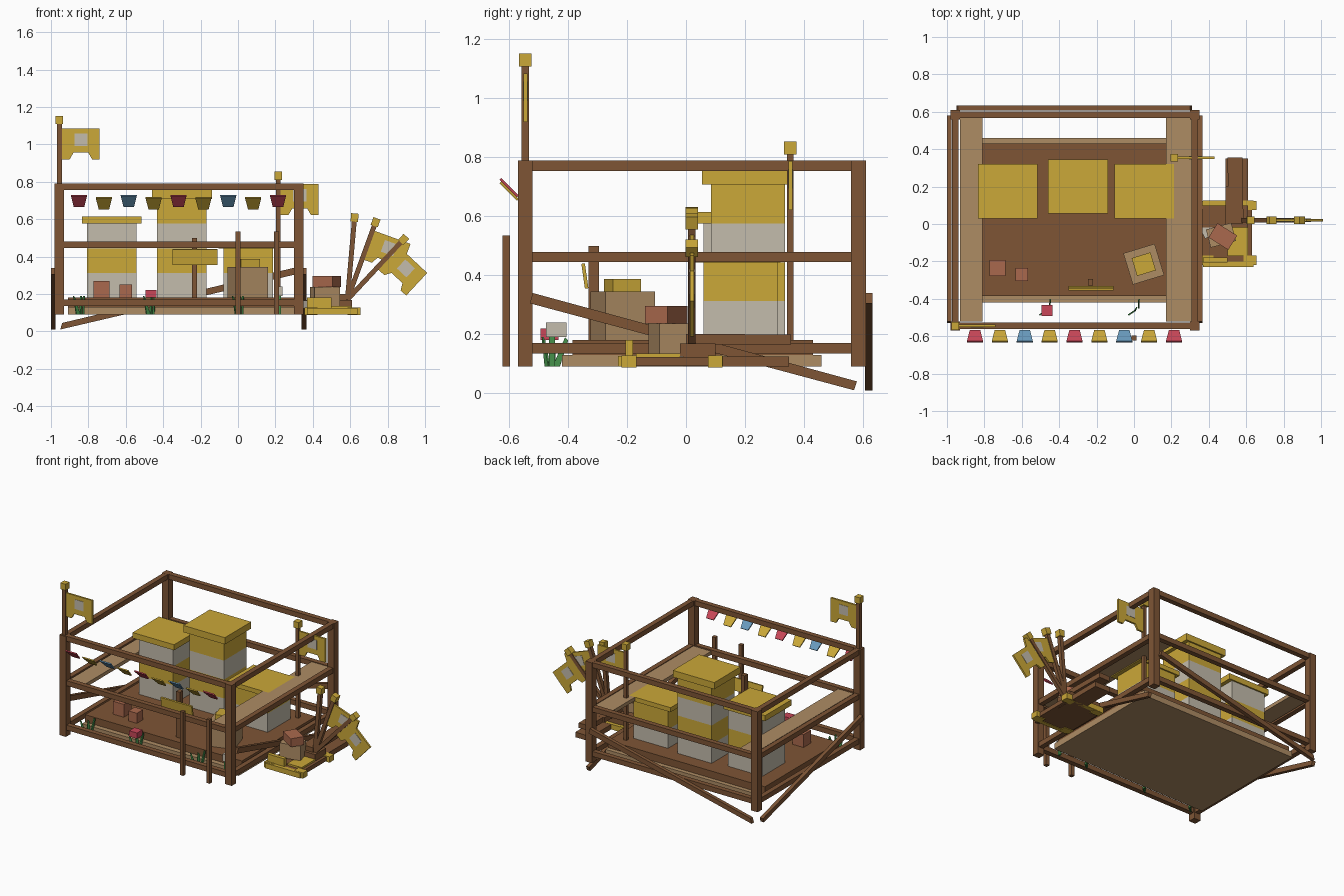
import bpy
import math
from mathutils import Vector, Matrix

default_cube = bpy.data.objects.get("Cube")
if default_cube:
    bpy.data.objects.remove(default_cube, do_unlink=True)


def linear(channel):
    c = channel / 255
    return c / 12.92 if c <= 0.04045 else ((c + 0.055) / 1.055) ** 2.4


def make_material(name, *rgb):
    colour = [linear(c) for c in rgb] + [1]
    material = bpy.data.materials.new(name)
    material.use_nodes = True
    material.diffuse_color = colour
    material.node_tree.nodes["Principled BSDF"].inputs["Base Color"].default_value = colour
    return material


WOOD = make_material("brown wood", 126, 85, 53)
TAN = make_material("pale timber", 174, 140, 100)
GOLD = make_material("golden yellow", 203, 168, 56)
WHITE = make_material("off white", 196, 188, 172)
BRICK = make_material("brick", 170, 105, 77)
RED = make_material("red cloth", 200, 70, 88)
BLUE = make_material("blue cloth", 105, 155, 190)
GREEN = make_material("leaf green", 70, 145, 75)


def mesh_object(name, verts, faces, material, matrix=None):
    mesh = bpy.data.meshes.new(name)
    mesh.from_pydata(verts, [], faces)
    mesh.materials.append(material)
    if matrix:
        mesh.transform(matrix)
    obj = bpy.data.objects.new(name, mesh)
    bpy.context.collection.objects.link(obj)
    return obj


def prism(name, outline, depth, material, matrix=None):
    """Extrude an outline in the xz plane evenly along y."""
    n = len(outline)
    verts = [(x, side * depth / 2, z) for side in (-1, 1) for x, z in outline]
    faces = [tuple(range(n)), tuple(reversed(range(n, n + n)))]
    faces += [(i, i + n, (i + 1) % n + n, (i + 1) % n) for i in range(n)]
    return mesh_object(name, verts, faces, material, matrix)


def box(name, x, y, z, material, turn=0, tilt=0):
    """Box from ranges along each axis, turned about z and tilted about x."""
    w, d, h = (r[1] - r[0] for r in (x, y, z))
    centre = Vector([sum(r) / 2 for r in (x, y, z)])
    matrix = (Matrix.Translation(centre) @ Matrix.Rotation(math.radians(turn), 4, 'Z')
              @ Matrix.Rotation(math.radians(tilt), 4, 'X'))
    outline = [(-w / 2, -h / 2), (w / 2, -h / 2), (w / 2, h / 2), (-w / 2, h / 2)]
    return prism(name, outline, d, material, matrix)


def around(centre, size):
    return centre - size / 2, centre + size / 2


def beam(name, start, end, width, depth, material):
    """Square bar between two points; depth is measured across the bar."""
    start, end = Vector(start), Vector(end)
    axis = end - start
    matrix = Matrix.Translation((start + end) / 2) @ axis.to_track_quat('Z', 'Y').to_matrix().to_4x4()
    h = axis.length / 2
    outline = [(-width / 2, -h), (width / 2, -h), (width / 2, h), (-width / 2, h)]
    return prism(name, outline, depth, material, matrix)


# Floor and deck
LEFT, RIGHT, FRONT, BACK = -.955, .325, -.545, .585
box("floor_slab", (-.91, .3), (-.42, .46), (.09, .13), TAN)
box("deck", (-.91, .3), (-.385, .43), (.13, .18), WOOD)

# Corner posts and rails
for x in (LEFT, RIGHT):
    for y in (FRONT, BACK):
        box("corner_post", around(x, .05), around(y, .05), (.09, .79), WOOD)
for height in (.152, .462, .772):
    for y in (FRONT, BACK):
        box("long_rail", (LEFT, RIGHT), around(y, .035), around(height, .035), WOOD)
    for x in (LEFT, RIGHT):
        box("side_rail", around(x, .035), (FRONT, BACK), around(height, .035), WOOD)

# Side shelves at the middle rail
for x in ((-.93, -.81), (.17, .31)):
    box("side_shelf", x, (-.52, .57), (.45, .475), TAN)

# Diagonal braces: a slanted board on the back and on both sides
back_brace = [(-.95, .01), (-.94, .045), (.3, .34), (.31, .305)]
prism("back_brace", back_brace, .025, WOOD, Matrix.Translation((0, .62, 0)))
side_brace = [(-.53, .305), (-.52, .34), (.58, .04), (.57, .01)]
for x in (-.988, .353):
    prism("side_brace", side_brace, .025, WOOD,
          Matrix.Translation((x, 0, 0)) @ Matrix.Rotation(math.pi / 2, 4, 'Z'))


# Stacked striped hives with overhanging lids
def hive(x, y, levels, lid_top):
    z = .18
    for i in range(levels):
        box("hive_box", around(x, .265), around(y, .25), (z, z + .132),
            GOLD if i % 2 else WHITE)
        z += .132
    box("hive_lid", around(x, .32), around(y - .01, .29), (z, lid_top), GOLD)


hive(-.675, .185, 3, .615)
hive(-.3, .21, 4, .755)
hive(.055, .185, 2, .475)

# Open crate with golden contents
box("crate", around(.052, .175), around(-.215, .175), (.18, .345), TAN, 17)
box("crate_contents", around(.052, .105), around(-.215, .1), (.34, .388), GOLD, 17)

# Sign on a short post
box("sign_post", around(-.232, .028), (-.33, -.295), (.18, .5), WOOD)
box("sign_board", (-.35, -.11), around(-.343, .012), (.355, .44), GOLD, 0, 8)

# Small clay blocks on the deck
box("clay_block_large", around(-.73, .085), around(-.235, .085), (.18, .27), BRICK)
box("clay_block_small", around(-.6, .065), around(-.27, .07), (.18, .25), BRICK)

# Stakes at the front
for x in (0, .205):
    box("front_stake", around(x, .026), around(-.61, .026), (.09, .535), WOOD)

# Grass tufts and blooms
for x in (-.84, -.465, .01):
    for lean in (-.03, 0, .03):
        blade = [(-.012, 0), (.012, 0), (lean + .01, .09), (lean, .1)]
        prism("grass_blade", blade, .008, GREEN,
              Matrix.Translation((x + lean / 2, -.455 + lean / 2, .09))
              @ Matrix.Rotation(math.radians(60 + lean * 900), 4, 'Z'))
box("red_bloom", around(-.465, .06), around(-.463, .06), (.18, .22), RED)
box("white_bloom", around(.225, .025), around(-.44, .07), (.19, .24), WHITE)
box("bloom_stem", around(.225, .012), around(-.455, .02), (.09, .19), GREEN)


# Flags on poles: cloth hangs on the local +x side near the pole top
def flag_pole(base, lean, length, thick, cloth=True):
    frame = Matrix.Translation(base) @ Matrix.Rotation(math.radians(lean), 4, 'Y')
    half = thick / 2
    prism("flag_pole", [(-half, 0), (half, 0), (half, length), (-half, length)],
          thick, WOOD, frame)
    cap = length + .02
    prism("pole_cap", [(-.02, cap - .022), (.02, cap - .022), (.02, cap + .022), (-.02, cap + .022)],
          .042, GOLD, frame)
    if cloth:
        top, hem, low = length - .025, length - .155, length - .19
        outline = [(half, low), (.055, low), (.075, hem), (.155, hem), (.175, low),
                   (.215, low), (.215, top), (half, top)]
        prism("flag_cloth", outline, .013, GOLD, frame)
        mid = length - .085
        emblem = [(.08, mid - .033), (.15, mid - .033), (.15, mid + .033), (.08, mid + .033)]
        prism("flag_patch", emblem, .017, WHITE, frame)


flag_pole((-.955, FRONT, .78), 0, .33, .026)
flag_pole((.215, .354, .18), 0, .632, .022)
flag_pole((.585, .02, .17), 5, .42, .026, False)
flag_pole((.585, .02, .17), 20, .42, .026)
flag_pole((.585, .02, .17), 43, .42, .026)

# Bunting along the front
pennant = [(-.028, -.042), (.028, -.042), (.043, .042), (-.043, .042)]
for i in range(9):
    colour = (RED, GOLD, BLUE, GOLD)[i % 4]
    sag = .02 if colour is GOLD else .008
    prism("bunting_pennant", pennant, .008, colour,
          Matrix.Translation((-.85 + i * .133, -.6, .705 - sag))
          @ Matrix.Rotation(math.radians(45), 4, 'X'))

# Side platform with golden edging
box("platform", (.36, .63), (-.21, .11), (.093, .122), WOOD)
for y in (-.215, .11):
    box("platform_edge", (.37, .64), around(y, .03), (.09, .126), GOLD)
    for x in (.39, .62):
        box("platform_corner", around(x, .07), around(y * .9, .05), (.088, .128), GOLD)
box("golden_plaque", (.37, .5), (-.205, -.18), (.125, .18), GOLD)
box("golden_cushion", (.5, .61), (-.17, -.02), (.12, .135), GOLD)
box("folded_cloth", (.36, .42), (-.07, .01), (.122, .165), WHITE, 25)

# Loose boards and blocks on the platform
box("lower_board", (.49, .61), (-.01, .35), (.09, .125), WOOD)
box("upper_board", (.49, .58), (0, .2), (.165, .2), WOOD)
beam("resting_board", (.545, .02, .182), (.54, .355, .182), .08, .035, WOOD)
box("board_support", (.36, .61), (-.02, .1), (.125, .168), WOOD)
box("timber_block", around(.465, .14), around(-.06, .1), (.135, .237), TAN, 15)
box("clay_block_top", around(.475, .125), around(-.067, .09), (.237, .295), BRICK, -32)
